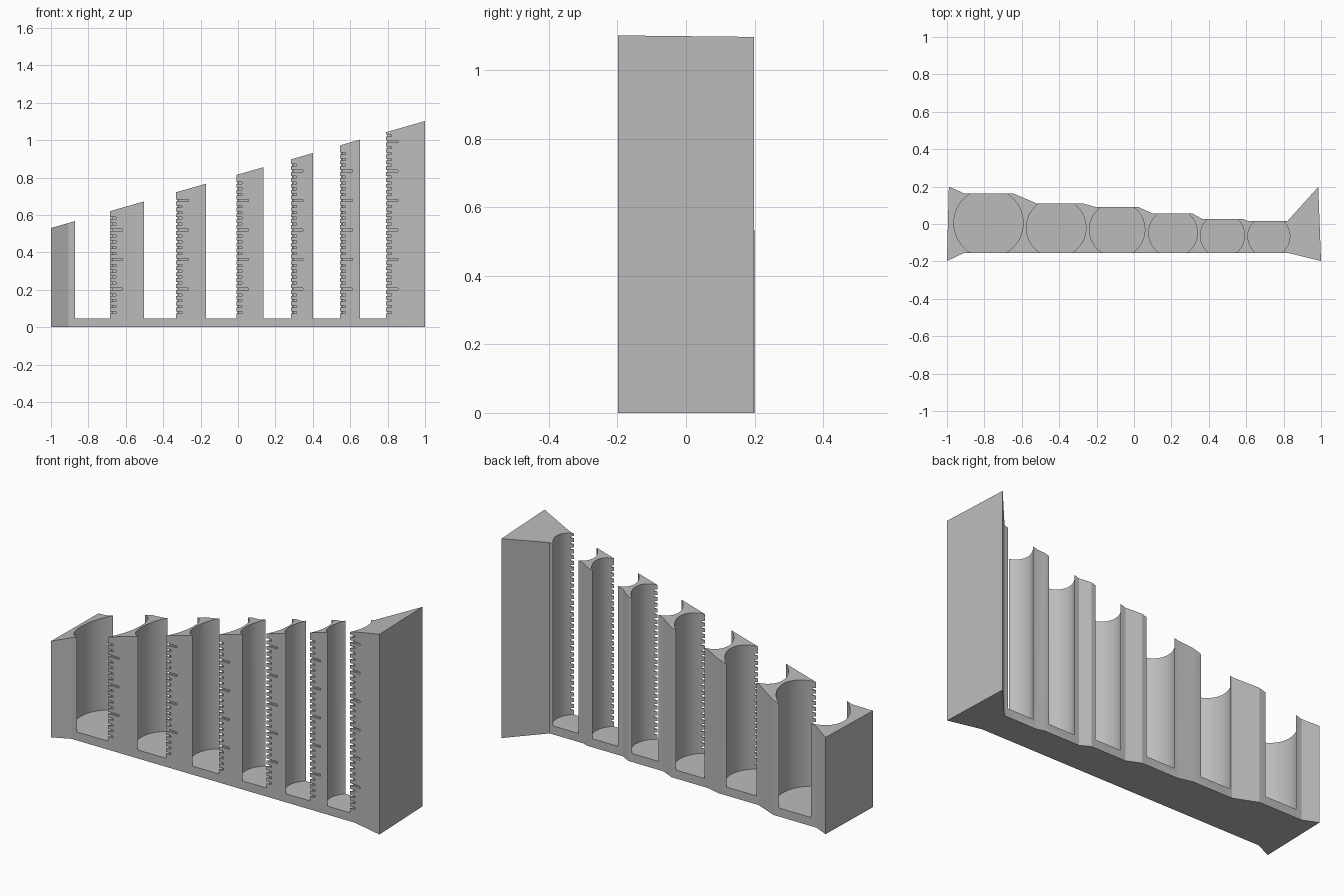
import bpy, bmesh, math
from mathutils import Matrix, Vector

if "Cube" in bpy.data.objects:
    bpy.data.objects.remove(bpy.data.objects["Cube"])

grey = bpy.data.materials.new("plain_grey")
grey.diffuse_color = (0.5, 0.5, 0.5, 1)
grey.use_nodes = True
grey.node_tree.nodes["Principled BSDF"].inputs["Base Color"].default_value = grey.diffuse_color

FLOOR = 0.047
FRONT = -0.154


def top_z(x):
    return 0.53 + 0.286 * (x + 1)


def finish(bm, name):
    bmesh.ops.recalc_face_normals(bm, faces=bm.faces)
    me = bpy.data.meshes.new(name)
    bm.to_mesh(me)
    bm.free()
    ob = bpy.data.objects.new(name, me)
    bpy.context.collection.objects.link(ob)
    return ob


# Stepped rack body: plan outline raised to a sloping top
outline = [(-1, -0.198), (-0.907, FRONT), (0.82, FRONT), (1, -0.198),
           (0.985, 0.198), (0.82, 0.015), (0.615, 0.015), (0.58, 0.027),
           (0.365, 0.027), (0.313, 0.056), (0.1, 0.056), (0.025, 0.09),
           (-0.2, 0.09), (-0.275, 0.11), (-0.52, 0.11), (-0.645, 0.163),
           (-0.907, 0.163), (-0.99, 0.2)]
bm = bmesh.new()
low = [bm.verts.new((x, y, 0)) for x, y in outline]
high = [bm.verts.new((x, y, top_z(x))) for x, y in outline]
bm.faces.new(low)
bm.faces.new(high)
for i in range(len(outline)):
    j = (i + 1) % len(outline)
    bm.faces.new((low[i], low[j], high[j], high[i]))
rack = finish(bm, "stepped_rack")
rack.data.materials.append(grey)

# Round slots: centre x, centre y, radius
slots = [(-0.778, 0.005, 0.185), (-0.416, -0.02, 0.159), (-0.09, -0.03, 0.148),
         (0.209, -0.047, 0.130), (0.473, -0.061, 0.118), (0.721, -0.066, 0.112)]
bm = bmesh.new()
for x, y, r in slots:
    bmesh.ops.create_cone(bm, cap_ends=True, segments=96, radius1=r, radius2=r,
                          depth=1.4, matrix=Matrix.Translation((x, y, FLOOR + 0.7)))
slot_cutter = finish(bm, "slot_cutter")

# Counting notches on the right front edge of each slot, every fifth one longer
STEP = 0.0315
bm = bmesh.new()
for x, y, r in slots:
    edge = x + math.sqrt(r * r - (FRONT - y) ** 2)
    n = 1
    while FLOOR + n * STEP < top_z(edge) - 0.015:
        length = 0.066 if n % 5 == 0 else 0.03
        x0, x1 = edge - 0.02, edge + length
        y0, y1 = FRONT - 0.03, FRONT + 0.009
        m = (Matrix.Translation(((x0 + x1) / 2, (y0 + y1) / 2, FLOOR + n * STEP))
             @ Matrix.Diagonal(Vector((x1 - x0, y1 - y0, 0.011, 1))))
        bmesh.ops.create_cube(bm, size=1, matrix=m)
        n += 1
notch_cutter = finish(bm, "notch_cutter")

# Cut the slots and notches out of the body
bpy.context.view_layer.objects.active = rack
rack.select_set(True)
for cutter in (slot_cutter, notch_cutter):
    mod = rack.modifiers.new(cutter.name, 'BOOLEAN')
    mod.operation = 'DIFFERENCE'
    mod.solver = 'EXACT'
    mod.object = cutter
    bpy.ops.object.modifier_apply(modifier=mod.name)
    bpy.data.objects.remove(cutter)
bpy.ops.object.shade_smooth_by_angle(angle=math.radians(20))
